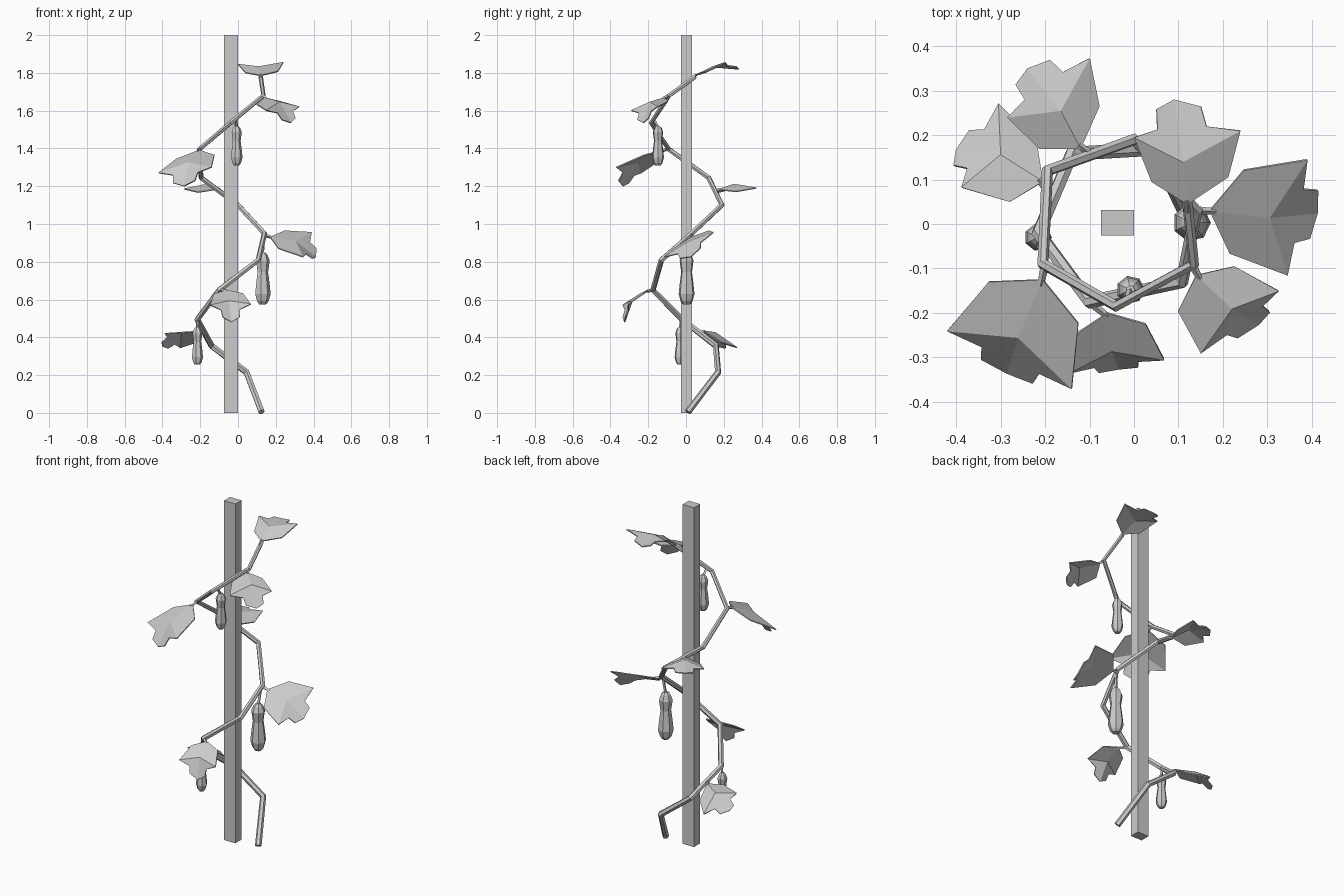
import bpy, bmesh, math
from mathutils import Vector as V

if "Cube" in bpy.data.objects:
    bpy.data.objects.remove(bpy.data.objects["Cube"])


def mesh_object(name, bm):
    bmesh.ops.recalc_face_normals(bm, faces=bm.faces)
    me = bpy.data.meshes.new(name)
    bm.to_mesh(me)
    bm.free()
    ob = bpy.data.objects.new(name, me)
    bpy.context.collection.objects.link(ob)
    return ob


def tube(name, pts, r0, r1, res=0):
    cu = bpy.data.curves.new(name, 'CURVE')
    cu.dimensions = '3D'
    cu.bevel_depth = 1
    cu.bevel_resolution = res
    cu.use_fill_caps = True
    sp = cu.splines.new('POLY')
    sp.points.add(len(pts) - 1)
    sp.use_smooth = False
    for i, p in enumerate(pts):
        sp.points[i].co = (*p, 1)
        sp.points[i].radius = r0 + (r1 - r0) * i / (len(pts) - 1)
    ob = bpy.data.objects.new(name, cu)
    bpy.context.collection.objects.link(ob)
    return ob


def leaf(name, root, base, centre, tip, left, right):
    """Three-lobed leaf: a triangle fan around a raised centre, plus its stalk."""
    b, c, t, l, r = map(V, (base, centre, tip, left, right))

    def side(lobe):
        mid = b.lerp(lobe, 0.45)
        notch = lobe.lerp(t, 0.42).lerp(c, 0.2)
        shoulder = lobe.lerp(t, 0.62)
        return [mid + (mid - c) * 0.6, lobe, notch, shoulder + (shoulder - c) * 0.1]
    outline = [b] + side(l) + [t] + side(r)[::-1]
    bm = bmesh.new()
    cv = bm.verts.new(c)
    vs = [bm.verts.new(p) for p in outline]
    for i, v in enumerate(vs):
        bm.faces.new((cv, v, vs[(i + 1) % len(vs)]))
    ob = mesh_object(name, bm)
    m = ob.modifiers.new('thickness', 'SOLIDIFY')
    m.thickness = 0.006
    m.offset = 0
    tube(name + '_stalk', [root, b.lerp(c, 0.1)], 0.010, 0.007)


def pod(name, x, y, z0, z1, r, root):
    """Hanging pod: a lathed, waisted low-poly profile with a thin stalk."""
    profile = [(0, .45), (.06, .75), (.2, 1), (.42, .85), (.62, .68), (.84, .88), (.95, .6), (1, .3)]
    n = 7
    bm = bmesh.new()
    rings = []
    for h, k in profile:
        rings.append([bm.verts.new((x + r * k * math.cos(math.tau * i / n),
                                    y + r * k * math.sin(math.tau * i / n),
                                    z0 + (z1 - z0) * h)) for i in range(n)])
    for a, b in zip(rings, rings[1:]):
        for i in range(n):
            j = (i + 1) % n
            bm.faces.new((a[i], a[j], b[j], b[i]))
    bm.faces.new(rings[0])
    bm.faces.new(rings[-1])
    mesh_object(name, bm)
    tube(name + '_stalk', [root, (x, y, z1 - 0.01)], 0.008, 0.008)


# Square support post
bm = bmesh.new()
bmesh.ops.create_cube(bm, size=1)
bmesh.ops.scale(bm, verts=bm.verts, vec=(0.074, 0.057, 2))
bmesh.ops.translate(bm, verts=bm.verts, vec=(-0.037, 0.003, 1))
mesh_object('post', bm)

# Vine climbing around the post
tube('vine', [(.125, .01, .005), (.045, .17, .215), (-.14, .158, .355), (-.215, -.02, .495),
              (-.10, -.175, .65), (.108, -.13, .81), (.14, .03, .95), (0, .19, 1.1),
              (-.195, .12, 1.245), (-.205, -.09, 1.395), (-.04, -.185, 1.535),
              (.135, -.09, 1.68), (.12, .05, 1.78)], 0.018, 0.012, 1)

# Leaves: stalk root, base, centre, tip, two side lobes
leaf('leaf_1', (.121, .03, 1.77), (.12, .045, 1.785), (.11, .14, 1.832), (.09, .28, 1.82), (0, .195, 1.845), (.24, .21, 1.855))
leaf('leaf_2', (.13, -.09, 1.68), (.14, -.115, 1.668), (.22, -.19, 1.645), (.28, -.225, 1.535), (.325, -.15, 1.62), (.15, -.29, 1.60))
leaf('leaf_3', (-.2, -.09, 1.40), (-.205, -.125, 1.39), (-.26, -.255, 1.325), (-.285, -.335, 1.2), (-.42, -.24, 1.27), (-.14, -.37, 1.30))
leaf('leaf_4', (.14, .03, .94), (.17, .03, .93), (.305, .015, .905), (.412, .025, .825), (.39, .145, .955), (.345, -.115, .825))
leaf('leaf_5', (-.10, -.175, .65), (-.06, -.2, .65), (-.05, -.285, .592), (-.035, -.325, .48), (-.148, -.335, .57), (.068, -.305, .575))
leaf('leaf_6', (-.095, .155, 1.17), (-.12, .17, 1.182), (-.165, .255, 1.21), (-.24, .35, 1.19), (-.285, .24, 1.185), (-.1, .373, 1.19))
leaf('leaf_7', (-.185, .06, .425), (-.205, .095, .432), (-.3, .155, .425), (-.4, .165, .352), (-.305, .27, .345), (-.388, .082, .42))

# Hanging pods
pod('pod_1', -.216, -.03, .255, .455, .031, (-.215, -.025, .495))
pod('pod_2', .13, .003, .575, .85, .043, (.138, .02, .945))
pod('pod_3', -.008, -.148, 1.31, 1.52, .032, (-.015, -.172, 1.555))
